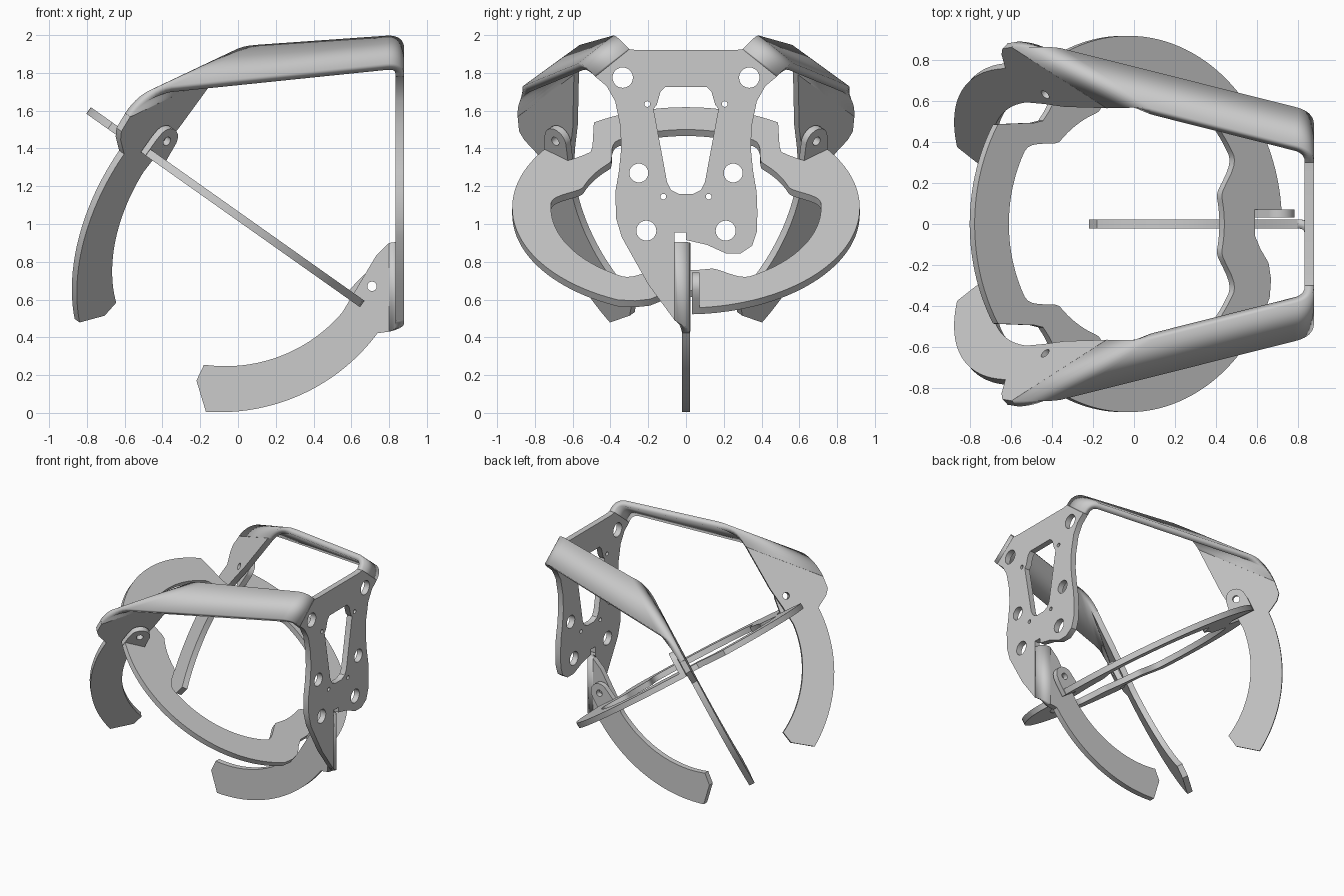
import bpy, bmesh
from math import sin, cos, radians, pi
from mathutils import Vector, Matrix

if "Cube" in bpy.data.objects:
    bpy.data.objects.remove(bpy.data.objects["Cube"])

steel = bpy.data.materials.new("brushed grey metal")
steel.use_nodes = True
steel.diffuse_color = (0.6, 0.6, 0.6, 1)
steel.node_tree.nodes["Principled BSDF"].inputs["Base Color"].default_value = steel.diffuse_color

THICK = 0.045
SPREAD = radians(130)                 # angle between lower and upper fingers
centre = Vector((-0.04, 0, 1.07))     # middle of the tilted ring
u = Vector((2, 0, -2 ** 0.5)).normalized()
v = Vector((0, 1, 0))
n = u.cross(v)                        # ring axis


def add(name, mesh):
    obj = bpy.data.objects.new(name, mesh)
    bpy.context.collection.objects.link(obj)
    mesh.materials.clear()
    mesh.materials.append(steel)
    bpy.ops.object.select_all(action='DESELECT')
    obj.select_set(True)
    bpy.context.view_layer.objects.active = obj
    bpy.ops.object.shade_smooth_by_angle(angle=radians(35))
    return obj


def circle(x, y, r, count=28):
    return [(x + r * cos(2 * pi * i / count), y + r * sin(2 * pi * i / count)) for i in range(count)]


def arc(r0, r1, a0, a1, count=24):
    """Arc about the origin, in degrees, with a radius that may drift."""
    out = []
    for i in range(count + 1):
        t = i / count
        a, r = radians(a0 + (a1 - a0) * t), r0 + (r1 - r0) * t
        out.append((r * cos(a), r * sin(a)))
    return out


def sheet(name, loops, origin, x_axis, y_axis, thick=THICK):
    """Flat sheet cut from an outline followed by its holes."""
    curve = bpy.data.curves.new(name, 'CURVE')
    curve.dimensions, curve.fill_mode = '2D', 'BOTH'
    curve.extrude = thick / 2
    for loop in loops:
        spline = curve.splines.new('POLY')
        spline.points.add(len(loop) - 1)
        for point, (x, y) in zip(spline.points, loop):
            point.co = (x, y, 0, 1)
        spline.use_cyclic_u = True
    temp = bpy.data.objects.new(name + " outline", curve)
    bpy.context.collection.objects.link(temp)
    mesh = bpy.data.meshes.new_from_object(temp)
    bpy.data.objects.remove(temp)
    frame = Matrix((x_axis, y_axis, x_axis.cross(y_axis))).transposed().to_4x4()
    frame.translation = origin
    mesh.transform(frame)
    bm = bmesh.new()
    bm.from_mesh(mesh)
    bmesh.ops.remove_doubles(bm, verts=bm.verts, dist=0.0001)
    bmesh.ops.recalc_face_normals(bm, faces=bm.faces)
    bm.to_mesh(mesh)
    bm.free()
    return add(name, mesh)


def rounded(points, reach, count=10):
    """Path whose inner corners are turned into smooth bends."""
    path = [points[0]]
    for i in range(1, len(points) - 1):
        p = points[i]
        a = p + (points[i - 1] - p).normalized() * reach[i - 1]
        b = p + (points[i + 1] - p).normalized() * reach[i - 1]
        for k in range(count + 1):
            t = k / count
            path.append(a * (1 - t) ** 2 + p * 2 * t * (1 - t) + b * t ** 2)
    return path + [points[-1]]


def bent_strip(name, edge_a, edge_b, reach):
    bm = bmesh.new()
    rows = [[bm.verts.new(p) for p in rounded(e, reach)] for e in (edge_a, edge_b)]
    for i in range(len(rows[0]) - 1):
        bm.faces.new((rows[0][i], rows[0][i + 1], rows[1][i + 1], rows[1][i]))
    bmesh.ops.recalc_face_normals(bm, faces=bm.faces)
    mesh = bpy.data.meshes.new(name)
    bm.to_mesh(mesh)
    bm.free()
    mod = add(name, mesh).modifiers.new("thickness", 'SOLIDIFY')
    mod.thickness, mod.offset = THICK, 0


# Back plate with window and bolt holes
side = [(0.30, 1.925), (0.48, 1.78), (0.42, 1.73), (0.375, 1.65), (0.348, 1.52), (0.343, 1.40),
        (0.355, 1.28), (0.374, 1.17)]
lower_left = [(0, 0.955), (-0.06, 0.955), (-0.06, 0.49), (-0.2, 0.68), (-0.34, 0.93), (-0.37, 1.03)]
lower_right = [(0.378, 1.06), (0.375, 0.96), (0.35, 0.885), (0.29, 0.845), (0.21, 0.845), (0.11, 0.89), (0, 0.915)]
outline = ([(0.25, 1.92)] + side + lower_right + lower_left
           + [(-y, z) for y, z in reversed(side)] + [(-0.25, 1.92)])
half_window = [(0.11, 1.725), (0.135, 1.70), (0.155, 1.63), (0.172, 1.61), (0.10, 1.22), (0.08, 1.18), (0.04, 1.16)]
holes = [half_window + [(-y, z) for y, z in reversed(half_window)]]
for y, z, r in ((0.335, 1.775, 0.054), (0.205, 1.635, 0.015), (0.25, 1.27, 0.05),
                (0.12, 1.145, 0.015), (0.21, 0.965, 0.053)):
    holes += [circle(s * y, z, r) for s in (-1, 1)]
sheet("back_plate", [outline] + holes, Vector((0.857, 0, 0)), v, Vector((0, 0, 1)))

# Shared finger shape, in radius and height about the ring axis
pivot = (0.843, 0.106)
blade = arc(0.80, 0.827, -7, -64.5) + [(0.372, -0.838)] + arc(1.072, 1.013, -61.7, -4.5)
finger_hole = circle(*pivot, 0.025)
ear = [(0.75, -0.02), (0.77, 0.12)] + [(pivot[0] + 0.075 * cos(a), pivot[1] + 0.075 * sin(a))
       for a in [pi * (8 - i) / 9 for i in range(8)]] + [(0.92, 0.08), (0.92, -0.02)]


def ear_tab(name, m, offset):
    sheet(name, [ear, finger_hole], centre + offset * 0.052, m, n, 0.04)


# Lower finger and its bend into the plate
sheet("lower_finger", [[(0.784, 0.346), (0.767, 0.249), (0.783, 0.05)] + blade + [(1.055, -0.038)],
                       finger_hole], centre, u, n, 0.042)
bent_strip("lower_bend",
           [Vector(p) for p in ((0.857, -0.06, 0.905), (0.857, 0, 0.905), (0.80, 0, 0.90))],
           [Vector(p) for p in ((0.857, -0.06, 0.49), (0.857, 0, 0.445), (0.80, 0, 0.43))], [0.055])
ear_tab("lower_ear", u, v)

# Upper fingers, straps and ears on both sides
for s, label in ((1, "left"), (-1, "right")):
    m = u * cos(SPREAD) + v * s * sin(SPREAD)

    def on_finger(r, a):
        return centre + m * r + n * a

    def on_plate(y, z):
        return Vector((0.857, s * y, z))

    sheet(label + "_finger", [[(0.757, 0.55), (0.765, 0.2), (0.783, 0.05)] + blade
                              + [(1.10, -0.03), (1.136, 0.01), (1.146, 0.1)], finger_hole], centre, m, n, 0.042)
    bent_strip(label + "_strap",
               [on_plate(0.30, 1.925), on_plate(0.355, 1.985), on_finger(0.757, 0.70), on_finger(0.757, 0.55)],
               [on_plate(0.48, 1.78), on_plate(0.54, 1.84), on_finger(1.149, 0.25), on_finger(1.146, 0.1)],
               [0.075, 0.149])
    ear_tab(label + "_ear", m, u * sin(SPREAD) - v * s * cos(SPREAD))

# Tilted ring: notched outside, three inward lobes inside
notch = [(-0.43, 0.625), (-0.475, 0.55), (-0.51, 0.505), (-0.56, 0.495)]


def mirrored(points):
    return [(x, -y) for x, y in reversed(points)]


outer = ([(0.76, 0.035)] + arc(0.92, 0.92, 2.2, 126.5, 60) + notch + arc(0.92, 0.92, 148, 212, 30)
         + mirrored(notch) + arc(0.92, 0.92, -126.5, -23, 50)
         + [(0.855, -0.27), (0.84, -0.19), (0.79, -0.12), (0.76, -0.06)])
inner = []
for deg in range(0, 360, 2):
    gap = min(abs((deg - lobe + 180) % 360 - 180) for lobe in (0, 122, -122))
    t = min(max((gap - 13) / 15, 0), 1)
    r = 0.575 + 0.14 * t * t * (3 - 2 * t)
    inner.append((r * cos(radians(deg)), r * sin(radians(deg))))
sheet("ring", [outer, inner], centre, u, v, 0.042)
